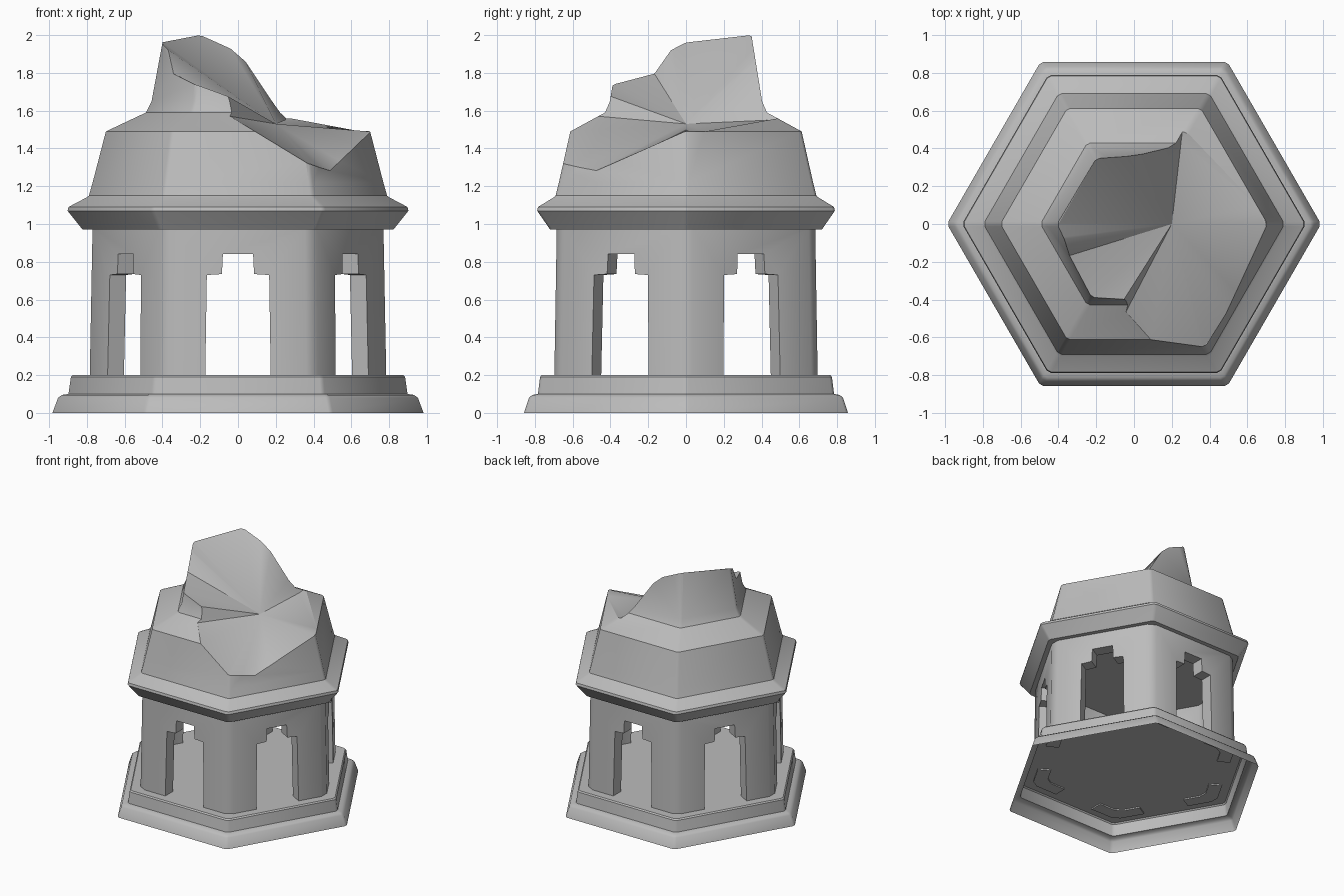
import bpy, bmesh
from math import cos, sin, pi, radians
from mathutils import Vector, Matrix

default = bpy.data.objects.get("Cube")
if default:
    bpy.data.objects.remove(default, do_unlink=True)

stone = bpy.data.materials.new("grey_stone")
stone.use_nodes = True
stone.diffuse_color = (0.5, 0.5, 0.5, 1)
stone.node_tree.nodes["Principled BSDF"].inputs["Base Color"].default_value = (0.5, 0.5, 0.5, 1)


def make(name, bm):
    bmesh.ops.recalc_face_normals(bm, faces=bm.faces)
    mesh = bpy.data.meshes.new(name)
    bm.to_mesh(mesh)
    bm.free()
    mesh.materials.append(stone)
    obj = bpy.data.objects.new(name, mesh)
    bpy.context.collection.objects.link(obj)
    return obj


def bridge(bm, low, high):
    n = len(low)
    for i in range(n):
        j = (i + 1) % n
        bm.faces.new((low[i], low[j], high[j], high[i]))


def hex_ring(bm, radius, z, chamfer):
    """Hexagon with its corners on the x axis and slightly cut off."""
    corners = [Vector((radius * cos(k * pi / 3), radius * sin(k * pi / 3), z)) for k in range(6)]
    ring = []
    for k, corner in enumerate(corners):
        for other in (corners[k - 1], corners[(k + 1) % 6]):
            ring.append(bm.verts.new(corner + (other - corner).normalized() * chamfer))
    return ring


def hex_lathe(name, profile, chamfer, bottom=False, top=False, loop=False):
    bm = bmesh.new()
    rings = [hex_ring(bm, r, z, chamfer) for r, z in profile]
    for low, high in zip(rings, rings[1:]):
        bridge(bm, low, high)
    if loop:
        bridge(bm, rings[-1], rings[0])
    if bottom:
        bm.faces.new(rings[0])
    if top:
        bm.faces.new(rings[-1])
    return make(name, bm)


def cut(obj, cutters):
    for cutter in cutters:
        mod = obj.modifiers.new("cut", 'BOOLEAN')
        mod.operation = 'DIFFERENCE'
        mod.solver = 'EXACT'
        mod.object = cutter
    bpy.context.view_layer.update()
    graph = bpy.context.evaluated_depsgraph_get()
    mesh = bpy.data.meshes.new_from_object(obj.evaluated_get(graph))
    obj.modifiers.clear()
    obj.data = mesh
    for cutter in cutters:
        bpy.data.objects.remove(cutter, do_unlink=True)


# Stepped base, a shell open underneath
base = hex_lathe("stepped_base", [(.99, 0), (.96, .08), (.94, .095), (.905, .1),
                                  (.892, .19), (.882, .2)], .015, top=True)

# Hollow hexagonal wall
walls = hex_lathe("arcade_walls", [(.805, .19), (.79, .98), (.675, .98), (.69, .19)], .04, loop=True)


# Stepped doorways, each cutter passing through two opposite walls
def doorway_cutter(angle):
    half = [(.175, .1), (.165, .73), (.085, .735), (.08, .84)]
    outline = half + [(-x, z) for x, z in reversed(half)]
    bm = bmesh.new()
    ends = [[bm.verts.new((x, y, z)) for x, z in outline] for y in (-1, 1)]
    bridge(bm, *ends)
    for end in ends:
        bm.faces.new(end)
    bm.transform(Matrix.Rotation(angle, 4, 'Z'))
    return make("doorway_cutter", bm)


cut(walls, [doorway_cutter(k * pi / 3) for k in range(3)])

# Cornice and two-tier roof
roof = hex_lathe("broken_roof", [(.83, .97), (.91, 1.07), (.905, 1.09), (.81, 1.14), (.797, 1.15),
                                 (.777, 1.22), (.707, 1.49), (.495, 1.59), (.465, 1.65),
                                 (.4, 2.0), (.385, 2.1)], .015, bottom=True, top=True)

# Jagged break: a fan around a low middle point, flared outwards and upwards
middle = Vector((.2, 0, 1.53))
rim = [(-.4, 0, 1.96), (-.37, -.08, 1.92), (-.35, -.17, 1.8), (-.25, -.4, 1.75),
       (-.06, -.41, 1.68), (-.04, -.46, 1.57), (.09, -.61, 1.49), (.37, -.65, 1.32),
       (.49, -.48, 1.28), (.69, 0, 1.49), (.65, .1, 1.49), (.25, .44, 1.55),
       (.04, .37, 1.86), (-.04, .36, 1.93), (-.2, .345, 2.0)]
bm = bmesh.new()
hub = bm.verts.new(middle)
inner = [bm.verts.new(p) for p in rim]
for i, v in enumerate(inner):
    bm.faces.new((hub, inner[i - 1], v))
outer, upper = [], []
for p in rim:
    flared = middle + (Vector(p) - middle) * 1.6
    outer.append(bm.verts.new((flared.x, flared.y, p[2] + .05)))
    upper.append(bm.verts.new((flared.x, flared.y, 2.5)))
bridge(bm, inner, outer)
bridge(bm, outer, upper)
bm.faces.new(upper)
bmesh.ops.triangulate(bm, faces=bm.faces)
cut(roof, [make("break_cutter", bm)])

# Soft shading with crisp edges
bpy.ops.object.select_all(action='DESELECT')
for obj in (base, walls, roof):
    obj.select_set(True)
bpy.context.view_layer.objects.active = roof
bpy.ops.object.shade_smooth_by_angle(angle=radians(32))
